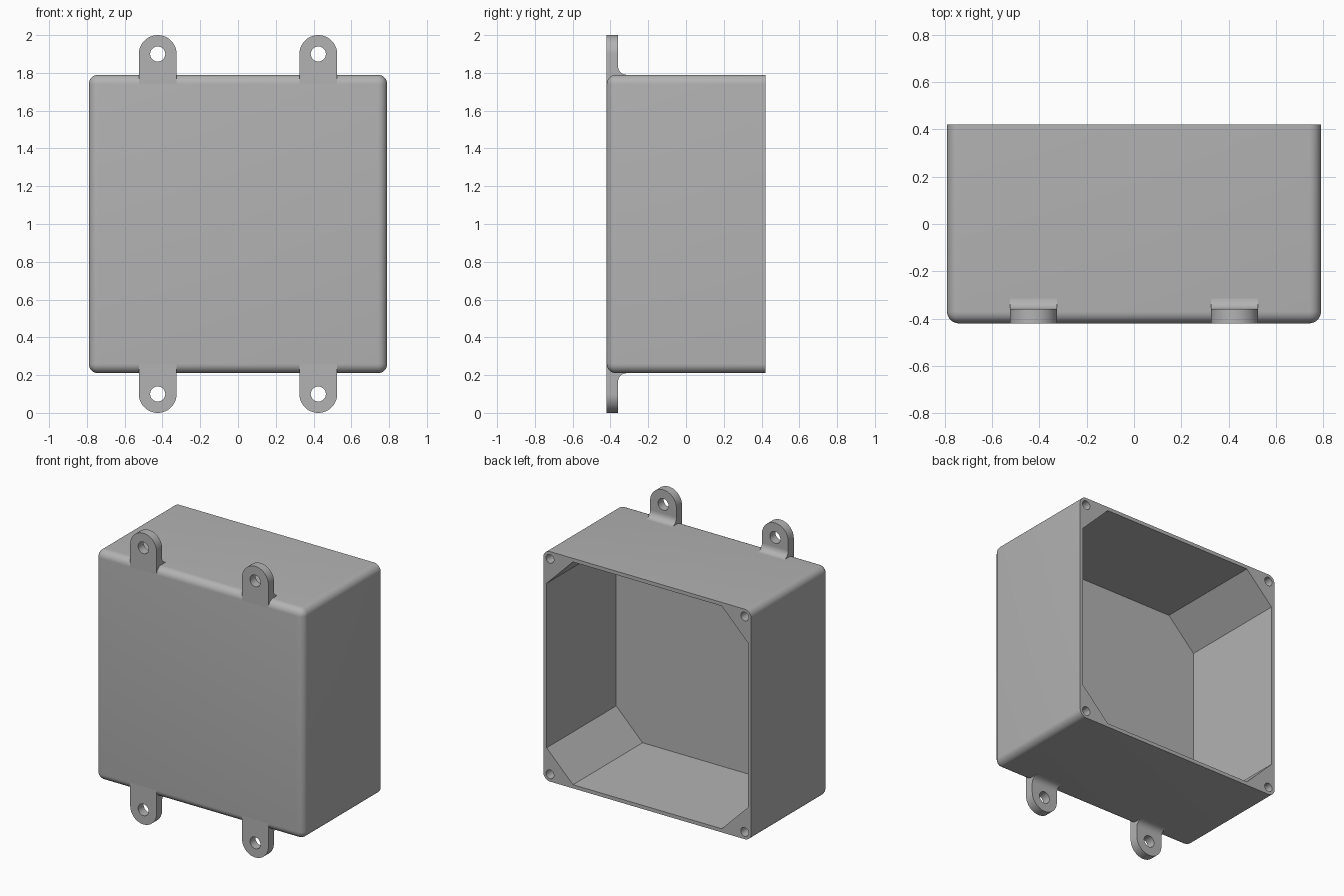
import bpy, bmesh
from math import sin, cos, pi, radians
from mathutils import Vector

cube = bpy.data.objects.get("Cube")
if cube:
    bpy.data.objects.remove(cube, do_unlink=True)

W, D, MID = 0.79, 0.42, 1.0      # half width (and half height), half depth, mid height
ROUND, WALL, FLOOR, CHAMFER = 0.05, 0.025, 0.085, 0.2
LUG_X, LUG_R, LUG_T, FILLET = 0.425, 0.1, 0.06, 0.045

grey = bpy.data.materials.new("enclosure grey")
grey.use_nodes = True
grey.diffuse_color = (0.45, 0.45, 0.45, 1)
grey.node_tree.nodes["Principled BSDF"].inputs["Base Color"].default_value = grey.diffuse_color


def add_object(name, bm):
    bmesh.ops.recalc_face_normals(bm, faces=bm.faces[:])
    mesh = bpy.data.meshes.new(name)
    bm.to_mesh(mesh)
    bm.free()
    mesh.materials.append(grey)
    ob = bpy.data.objects.new(name, mesh)
    bpy.context.collection.objects.link(ob)
    return ob


def prism(name, points, direction):
    """Extrude a closed outline along a direction."""
    bm = bmesh.new()
    face = bm.faces.new([bm.verts.new(p) for p in points])
    ext = bmesh.ops.extrude_face_region(bm, geom=[face])["geom"]
    bmesh.ops.translate(bm, vec=Vector(direction),
                        verts=[v for v in ext if isinstance(v, bmesh.types.BMVert)])
    return add_object(name, bm)


def arc(cx, cz, r, start, end, steps):
    angles = [start + (end - start) * i / steps for i in range(steps + 1)]
    return [(cx + r * cos(a), cz + r * sin(a)) for a in angles]


def rod(name, x, z, r, y0, y1):
    ring = arc(x, z, r, 0, 2 * pi, 32)[:-1]
    return prism(name, [(px, y0, pz) for px, pz in ring], (0, y1 - y0, 0))


def activate(ob):
    bpy.ops.object.select_all(action='DESELECT')
    ob.select_set(True)
    bpy.context.view_layer.objects.active = ob


def cut(ob, cutter):
    mod = ob.modifiers.new("cut", 'BOOLEAN')
    mod.operation, mod.solver, mod.object = 'DIFFERENCE', 'EXACT', cutter
    activate(ob)
    bpy.ops.object.modifier_apply(modifier=mod.name)
    bpy.data.objects.remove(cutter, do_unlink=True)


def smooth(ob):
    activate(ob)
    bpy.ops.object.shade_smooth_by_angle(angle=radians(30))


# Box body: every edge rounded except around the open back
bm = bmesh.new()
bmesh.ops.create_cube(bm, size=1)
for v in bm.verts:
    v.co = (v.co.x * 2 * W, v.co.y * 2 * D, v.co.z * 2 * W + MID)
edges = [e for e in bm.edges if not all(v.co.y > 0 for v in e.verts)]
bmesh.ops.bevel(bm, geom=edges, offset=ROUND, segments=8, profile=0.5, affect='EDGES')
body = add_object("box_body", bm)

# Cavity with chamfered corners
a = W - WALL
b = a - CHAMFER
octagon = [(a, -b), (a, b), (b, a), (-b, a), (-a, b), (-a, -b), (-b, -a), (b, -a)]
cut(body, prism("cavity_cutter", [(x, FLOOR - D, z + MID) for x, z in octagon], (0, 2 * D, 0)))

# Screw holes in the back corners
for sx in (-1, 1):
    for sz in (-1, 1):
        s = W - 0.05
        cut(body, rod("screw_cutter", sx * s, MID + sz * s, 0.03, D - 0.4, D + 0.1))
smooth(body)

# Mounting lugs with a fillet against the box
for sz, level in ((-1, "lower"), (1, "upper")):
    for sx, side in ((-1, "right"), (1, "left")):
        x = sx * LUG_X
        root = W - ROUND
        tip = 1 - LUG_R
        outline = [(x - LUG_R, root), (x + LUG_R, root)] + arc(x, tip, LUG_R, 0, pi, 32)
        lug = prism(f"{level}_{side}_lug",
                    [(px, -D, MID + sz * h) for px, h in outline], (0, LUG_T, 0))
        cut(lug, rod("lug_cutter", x, MID + sz * tip, 0.04, -D - 0.1, -D + LUG_T + 0.1))
        smooth(lug)

        back = LUG_T - D
        curve = arc(back + FILLET, W + FILLET, FILLET, 1.5 * pi, pi, 8)
        profile = [(back - 0.005, W - 0.01), (back + FILLET, W - 0.01)] + curve
        profile.append((back - 0.005, W + FILLET))
        smooth(prism(f"{level}_{side}_lug_fillet",
                     [(x - LUG_R, y, MID + sz * h) for y, h in profile], (2 * LUG_R, 0, 0)))
